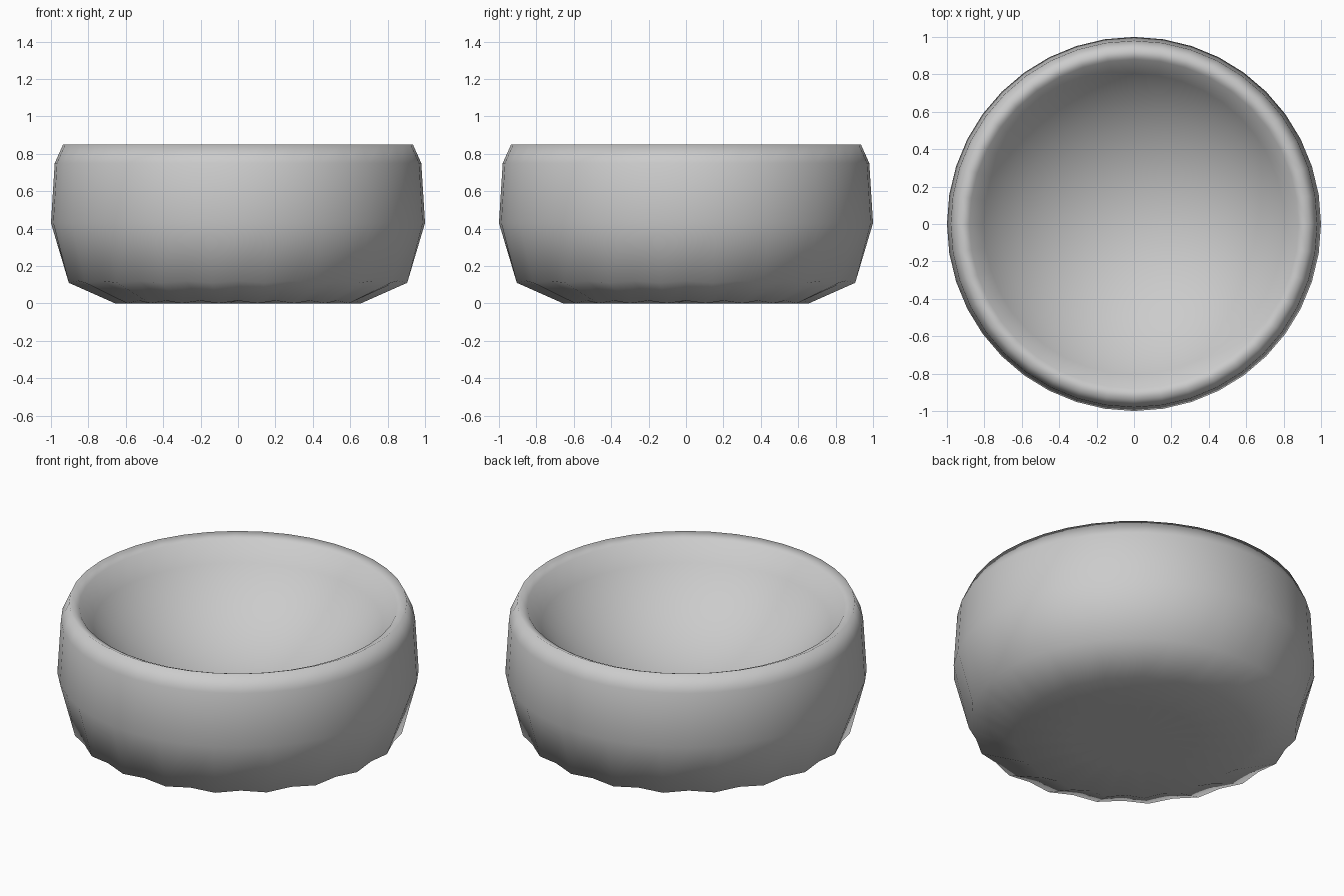
import bpy, bmesh
from math import sin, cos, pi, asin

if "Cube" in bpy.data.objects:
    bpy.data.objects.remove(bpy.data.objects["Cube"])

SIDES = 40
# Each ring: radius, height, then inward and upward shift of every second vertex
outer = [(0.35, 0.0, 0, 0.01), (0.665, 0.0, 0.01, 0.015), (0.916, 0.11, 0.016, 0.01),
         (1.0, 0.43, 0, 0), (0.98, 0.75, 0, 0), (0.935, 0.85, 0, 0)]
# Hollow: a spherical cap starting just below the rim
RIM_R, RIM_Z, DEPTH = 0.88, 0.825, 0.49
R = (RIM_R ** 2 + DEPTH ** 2) / (2 * DEPTH)
FLOOR = RIM_Z - DEPTH
edge = asin(RIM_R / R)
inner = []
for i in range(8):
    a = edge * (8 - i) / 8
    inner.append((R * sin(a), FLOOR + R * (1 - cos(a)), 0, 0))

bm = bmesh.new()
rings = []
for r, z, dr, dz in outer + inner:
    ring = []
    for i in range(SIDES):
        t, valley = 2 * pi * i / SIDES, i % 2 == 0
        rr = r - dr * valley
        ring.append(bm.verts.new((rr * cos(t), rr * sin(t), z + dz * valley)))
    rings.append(ring)

# Walls, rim and hollow
for a, b in zip(rings, rings[1:]):
    for i in range(SIDES):
        j = (i + 1) % SIDES
        bm.faces.new((a[i], a[j], b[j], b[i]))

# Close the underside and the hollow
for ring, z in ((rings[0], 0.0), (rings[-1], FLOOR)):
    c = bm.verts.new((0, 0, z))
    for i in range(SIDES):
        bm.faces.new((ring[i], ring[(i + 1) % SIDES], c))

bmesh.ops.recalc_face_normals(bm, faces=bm.faces)
for f in bm.faces:
    f.smooth = True
mesh = bpy.data.meshes.new("bowl")
bm.to_mesh(mesh)
bm.free()
bowl = bpy.data.objects.new("bowl", mesh)
bpy.context.collection.objects.link(bowl)
# Mid-grey finish
grey = bpy.data.materials.new("grey")
grey.diffuse_color = (0.54, 0.54, 0.54, 1)
grey.use_nodes = True
grey.node_tree.nodes["Principled BSDF"].inputs["Base Color"].default_value = grey.diffuse_color
mesh.materials.append(grey)
